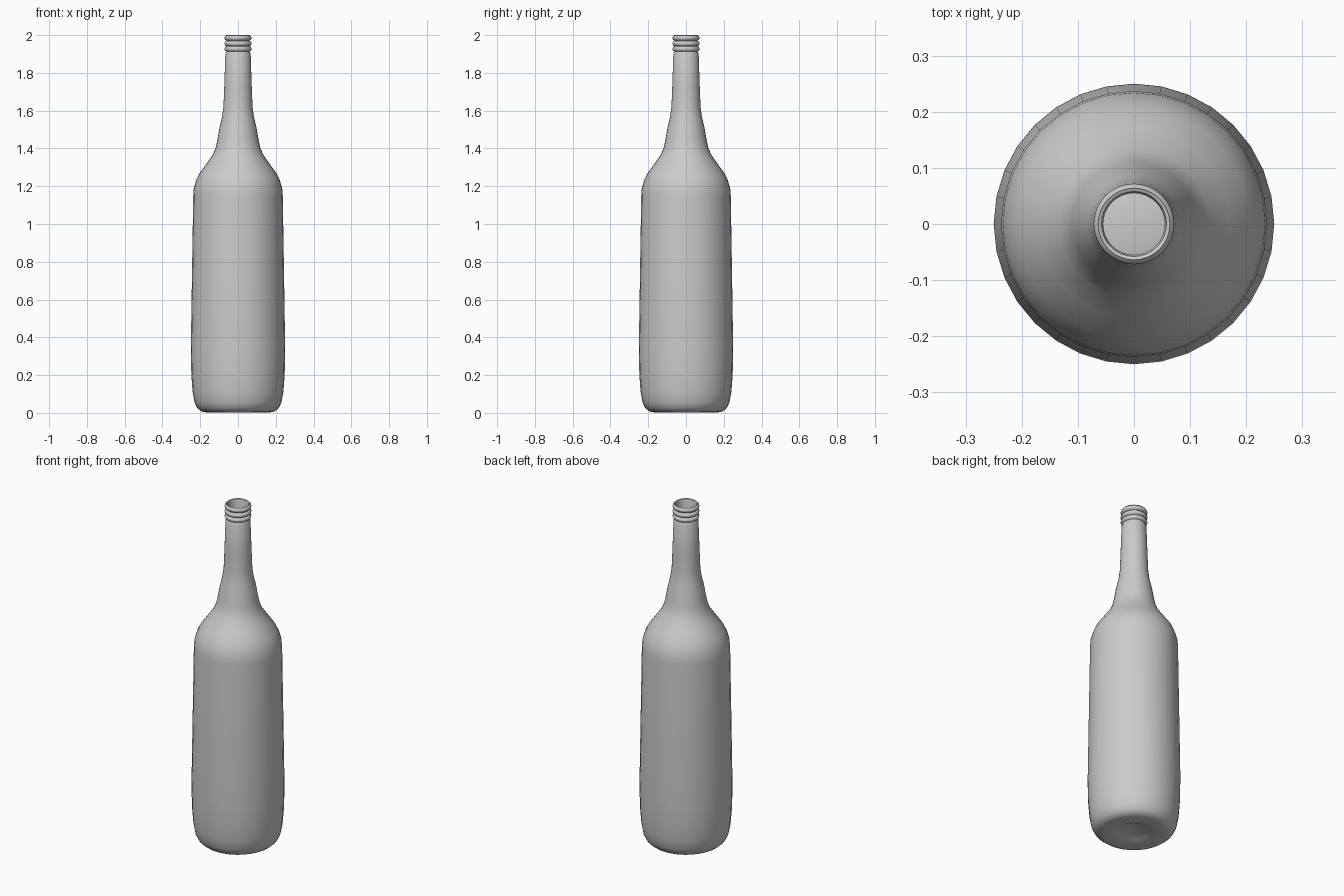
import bpy, bmesh, math

if "Cube" in bpy.data.objects:
    bpy.data.objects.remove(bpy.data.objects["Cube"])

SIDES = 32

# Half outline (radius, height) from the base up to the inside of the mouth
base = [(0.085, 0.012), (0.10, 0.005), (0.17, 0.003), (0.195, 0.008), (0.215, 0.025),
        (0.23, 0.055), (0.24, 0.11), (0.247, 0.20), (0.25, 0.33)]
shoulder = [(0.237, 1.15), (0.234, 1.19), (0.222, 1.23), (0.206, 1.265), (0.17, 1.315),
            (0.135, 1.365), (0.119, 1.40), (0.11, 1.44)]
neck = [(0.098, 1.51), (0.084, 1.57), (0.077, 1.62), (0.073, 1.72), (0.067, 1.90)]

# Three rounded rings around the mouth
rings = []
for z in (1.927, 1.955, 1.985):
    for a in (-80, -40, 0, 40, 80):
        t = math.radians(a)
        rings.append((0.059 + 0.013 * math.cos(t), z + 0.014 * math.sin(t)))
lip = [(0.064, 2.0), (0.058, 1.997), (0.055, 1.985), (0.055, 1.88)]


def lathe(name, profile, sides):
    bm = bmesh.new()
    loops = []
    for r, z in profile:
        loops.append([bm.verts.new((r * math.cos(2 * math.pi * i / sides),
                                    r * math.sin(2 * math.pi * i / sides), z))
                      for i in range(sides)])
    for a, b in zip(loops, loops[1:]):
        for i in range(sides):
            j = (i + 1) % sides
            bm.faces.new((a[i], a[j], b[j], b[i]))
    # Close the base
    centre = bm.verts.new((0, 0, profile[0][1] + 0.008))
    for i in range(sides):
        bm.faces.new((centre, loops[0][(i + 1) % sides], loops[0][i]))
    mesh = bpy.data.meshes.new(name)
    bm.to_mesh(mesh)
    bm.free()
    ob = bpy.data.objects.new(name, mesh)
    bpy.context.collection.objects.link(ob)
    bpy.context.view_layer.objects.active = ob
    ob.select_set(True)
    bpy.ops.object.shade_smooth_by_angle(angle=math.radians(40))
    ob.select_set(False)
    return ob


# Bottle glass
lathe("bottle", base + shoulder + neck + rings + lip, SIDES)
